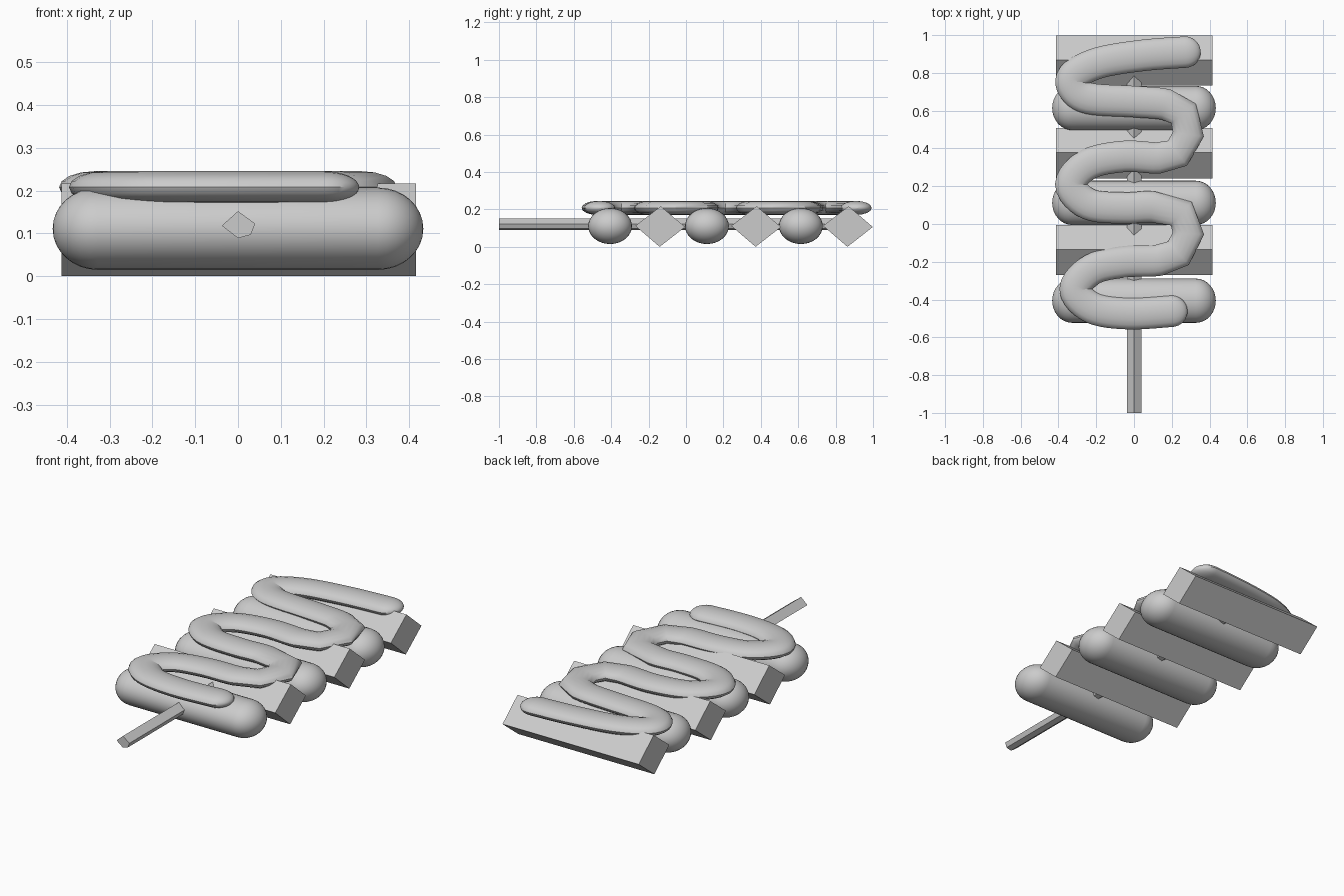
import bpy, bmesh, math
from mathutils import Vector, Matrix

cube = bpy.data.objects.get("Cube")
if cube:
    bpy.data.objects.remove(cube, do_unlink=True)

grey = bpy.data.materials.new("light grey")
grey.use_nodes = True
GREY = (0.6, 0.6, 0.6, 1)
grey.diffuse_color = GREY
grey.node_tree.nodes["Principled BSDF"].inputs["Base Color"].default_value = GREY


def add_mesh(name, mesh, smooth=False):
    mesh.materials.clear()
    mesh.materials.append(grey)
    obj = bpy.data.objects.new(name, mesh)
    bpy.context.collection.objects.link(obj)
    if smooth:
        bpy.ops.object.select_all(action='DESELECT')
        obj.select_set(True)
        bpy.context.view_layer.objects.active = obj
        bpy.ops.object.shade_smooth_by_angle(angle=math.radians(40))
    return obj


def prism(name, profile, start, end, axis):
    """Extrude a closed profile; axis X takes (y, z) points, axis Y takes (x, z)."""
    bm = bmesh.new()
    place = (lambda a, t, z: (t, a, z)) if axis == 'X' else (lambda a, t, z: (a, t, z))
    rings = [[bm.verts.new(place(a, t, z)) for a, z in profile] for t in (start, end)]
    n = len(profile)
    for i in range(n):
        j = (i + 1) % n
        bm.faces.new((rings[0][i], rings[0][j], rings[1][j], rings[1][i]))
    for ring in rings:
        bm.faces.new(ring)
    bmesh.ops.recalc_face_normals(bm, faces=bm.faces)
    mesh = bpy.data.meshes.new(name)
    bm.to_mesh(mesh)
    bm.free()
    return add_mesh(name, mesh)


def sausage(name, y):
    """A sphere split at its equator and pulled out into a capsule along x."""
    bm = bmesh.new()
    bmesh.ops.create_uvsphere(bm, u_segments=32, v_segments=16, radius=1,
                              matrix=Matrix.Rotation(math.pi / 2, 4, 'Y'))
    for v in bm.verts:
        side = max(-1, min(1, v.co.x * 1000))
        v.co = (v.co.x * 0.105 + side * 0.328, v.co.y * 0.117 + y, v.co.z * 0.096 + 0.111)
    # an equator ring sits on x = 0, so move it to one shoulder
    for v in bm.verts:
        if abs(v.co.x) < 0.01:
            v.co.x = 0.328
    # give the other shoulder its own ring
    long_edges = [e for e in bm.edges if e.calc_length() > 0.5]
    cut = bmesh.ops.subdivide_edges(bm, edges=long_edges, cuts=1)
    for v in cut["geom_inner"]:
        if isinstance(v, bmesh.types.BMVert):
            ring = math.hypot((v.co.y - y) / 0.117, (v.co.z - 0.111) / 0.096)
            v.co = (-0.328, y + (v.co.y - y) / ring, 0.111 + (v.co.z - 0.111) / ring)
    mesh = bpy.data.meshes.new(name)
    bm.to_mesh(mesh)
    bm.free()
    return add_mesh(name, mesh, True)


# Food pieces alternating along the skewer
for i, y in enumerate((-0.406, 0.112, 0.614)):
    sausage(f"sausage_{i + 1}", y)
for i, y in enumerate((-0.138, 0.375, 0.866)):
    diamond = [(y - 0.133, 0.112), (y - 0.003, 0), (y + 0.133, 0.106), (y + 0.003, 0.217)]
    prism(f"square_block_{i + 1}", diamond, -0.412, 0.416, 'X')

# Five sided skewer stick
stick = [(0, 0.152), (0.04, 0.123), (0.03, 0.097), (0, 0.089), (-0.038, 0.118)]
prism("skewer_stick", stick, -1, 0.86, 'Y')

# Sauce centre line: smooth left bends, angular right bends
path = [(0.27, 0.91), (0.05, 0.893), (-0.18, 0.855), (-0.315, 0.79), (-0.325, 0.725),
        (-0.24, 0.665), (0, 0.648), (0.17, 0.632), (0.262, 0.585), (0.288, 0.475), (0.23, 0.375),
        (0.13, 0.35), (-0.05, 0.358), (-0.24, 0.318), (-0.335, 0.21), (-0.24, 0.105),
        (-0.05, 0.085), (0.1, 0.09), (0.25, 0.055), (0.288, -0.05), (0.235, -0.155),
        (0.13, -0.192), (-0.05, -0.2), (-0.22, -0.24), (-0.312, -0.345),
        (-0.22, -0.445), (-0.03, -0.475), (0.2, -0.462)]
path = [Vector(p) for p in path]
RADIUS = 0.083
points = []
for i in range(len(path) - 1):
    a, b = path[max(i - 1, 0)], path[i]
    c, d = path[i + 1], path[min(i + 2, len(path) - 1)]
    steps = 1 if min(b.x, c.x) > 0.09 and i > 3 and i < len(path) - 2 else 6
    for k in range(steps):
        t = k / steps
        points.append((0.5 * (2 * b + (c - a) * t + (2 * a - 5 * b + 4 * c - d) * t ** 2
                              + (3 * b - a - 3 * c + d) * t ** 3), 1))
points.append((path[-1], 1))

# Rounded ends: the tube narrows along a quarter circle
def cap(end, inner):
    out = (end - inner).normalized()
    angles = [math.radians(89) * k / 8 for k in range(1, 9)]
    return [(end + out * RADIUS * math.sin(g), math.cos(g)) for g in angles]

points = cap(path[0], path[1])[::-1] + points + cap(path[-1], path[-2])

curve = bpy.data.curves.new("sauce_path", 'CURVE')
curve.dimensions = '3D'
curve.twist_mode = 'Z_UP'
curve.bevel_depth = RADIUS
curve.bevel_resolution = 6
curve.use_fill_caps = True
spline = curve.splines.new('POLY')
spline.points.add(len(points) - 1)
for sp, (p, r) in zip(spline.points, points):
    sp.co = (p.x, p.y, 0, 1)
    sp.radius = r
helper = bpy.data.objects.new("sauce_path", curve)
bpy.context.collection.objects.link(helper)
bpy.context.view_layer.update()
sauce = bpy.data.meshes.new_from_object(helper.evaluated_get(bpy.context.evaluated_depsgraph_get()))
bpy.data.objects.remove(helper, do_unlink=True)
# Flatten the tube and lay it on top of the food
sauce.transform(Matrix.Translation((0, 0, 0.208)) @ Matrix.Diagonal((1, 1, 0.45, 1)))
sauce.name = "sauce_zigzag"
add_mesh("sauce_zigzag", sauce, True)
